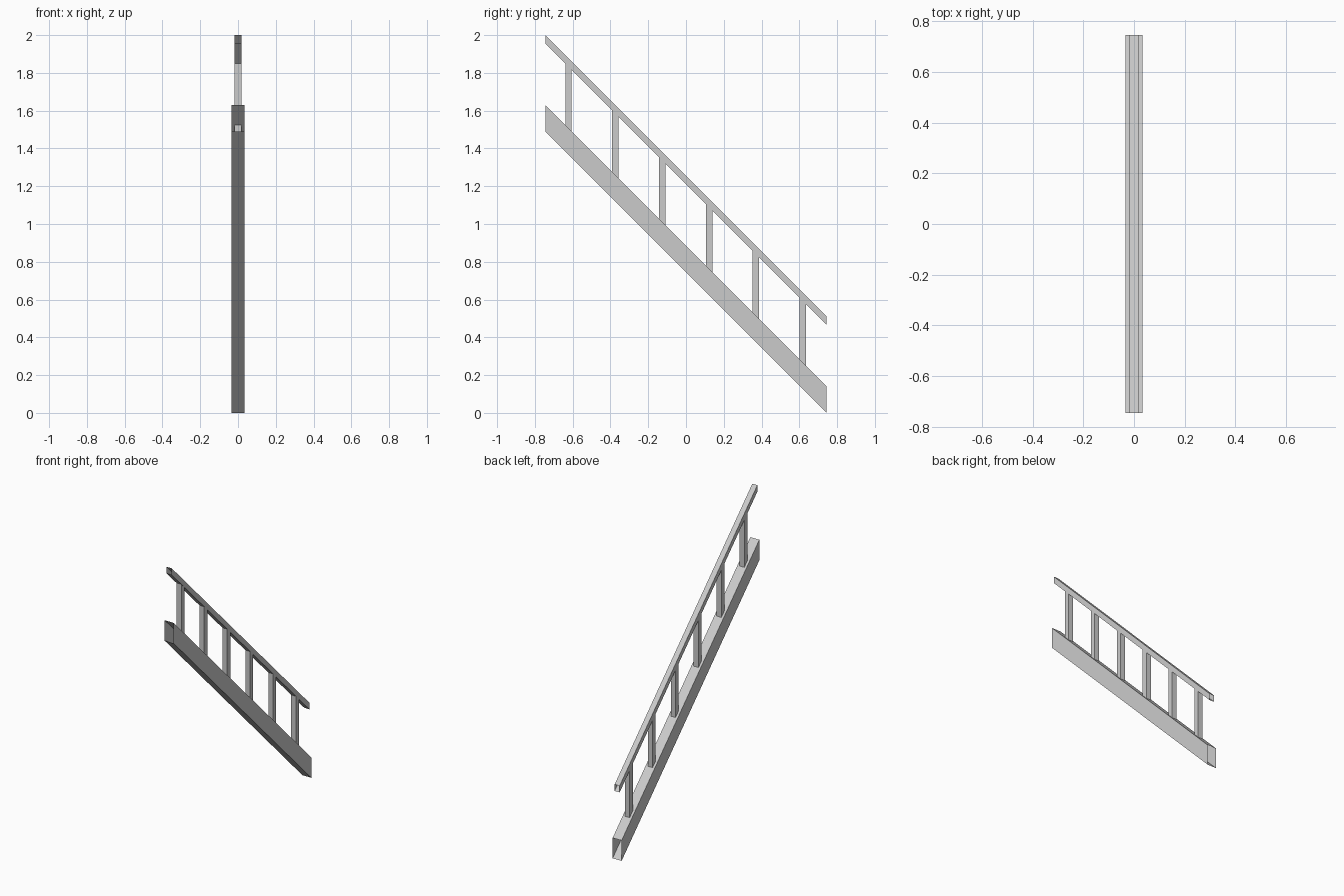
import bpy
import bmesh

cube = bpy.data.objects.get("Cube")
if cube:
    bpy.data.objects.remove(cube, do_unlink=True)

# Single grey finish
grey = bpy.data.materials.new("light grey")
grey.use_nodes = True
colour = (0.6, 0.6, 0.6, 1)
grey.diffuse_color = colour
grey.node_tree.nodes["Principled BSDF"].inputs["Base Color"].default_value = colour

HALF = 0.745          # half of the run along y
STRINGER_TOP = 0.885  # heights at y = 0, everything falls at 45 degrees
STRINGER_BASE = 0.745
RAIL_TOP = 1.255
RAIL_BASE = 1.21


def prism(name, half_x, profile, capped):
    """Extrude a (y, z) outline across x; open_ends tubes skip the end faces."""
    bm = bmesh.new()
    left = [bm.verts.new((half_x, y, z)) for y, z in profile]
    right = [bm.verts.new((-half_x, y, z)) for y, z in profile]
    bm.faces.new(left)
    bm.faces.new(right[::-1])
    for i in range(4):
        j = (i + 1) % 4
        if capped or i % 2 == 0:
            bm.faces.new((left[j], left[i], right[i], right[j]))
    bmesh.ops.recalc_face_normals(bm, faces=bm.faces)
    mesh = bpy.data.meshes.new(name)
    bm.to_mesh(mesh)
    bm.free()
    mesh.materials.append(grey)
    obj = bpy.data.objects.new(name, mesh)
    bpy.context.collection.objects.link(obj)


def sloped_beam(name, half_x, y0, y1, base, top):
    """Hollow beam with vertical open ends."""
    prism(name, half_x, [(y0, base - y0), (y1, base - y1),
                         (y1, top - y1), (y0, top - y0)], False)


# Sloped stringer and handrail
sloped_beam("stringer", 0.034, -HALF, HALF, STRINGER_BASE, STRINGER_TOP)
sloped_beam("upper_handrail", 0.019, -HALF, -0.12, RAIL_BASE, RAIL_TOP)
sloped_beam("lower_handrail", 0.019, -0.12, HALF, RAIL_BASE, RAIL_TOP)

# Evenly spaced balusters, seated in the stringer and handrail
for i in range(6):
    y = -0.622 + i * 0.248
    a, b = y - 0.017, y + 0.017
    low, high = STRINGER_TOP - b, RAIL_BASE - a
    prism(f"baluster_{i + 1}", 0.018,
          [(a, low), (b, low), (b, high), (a, high)], True)
